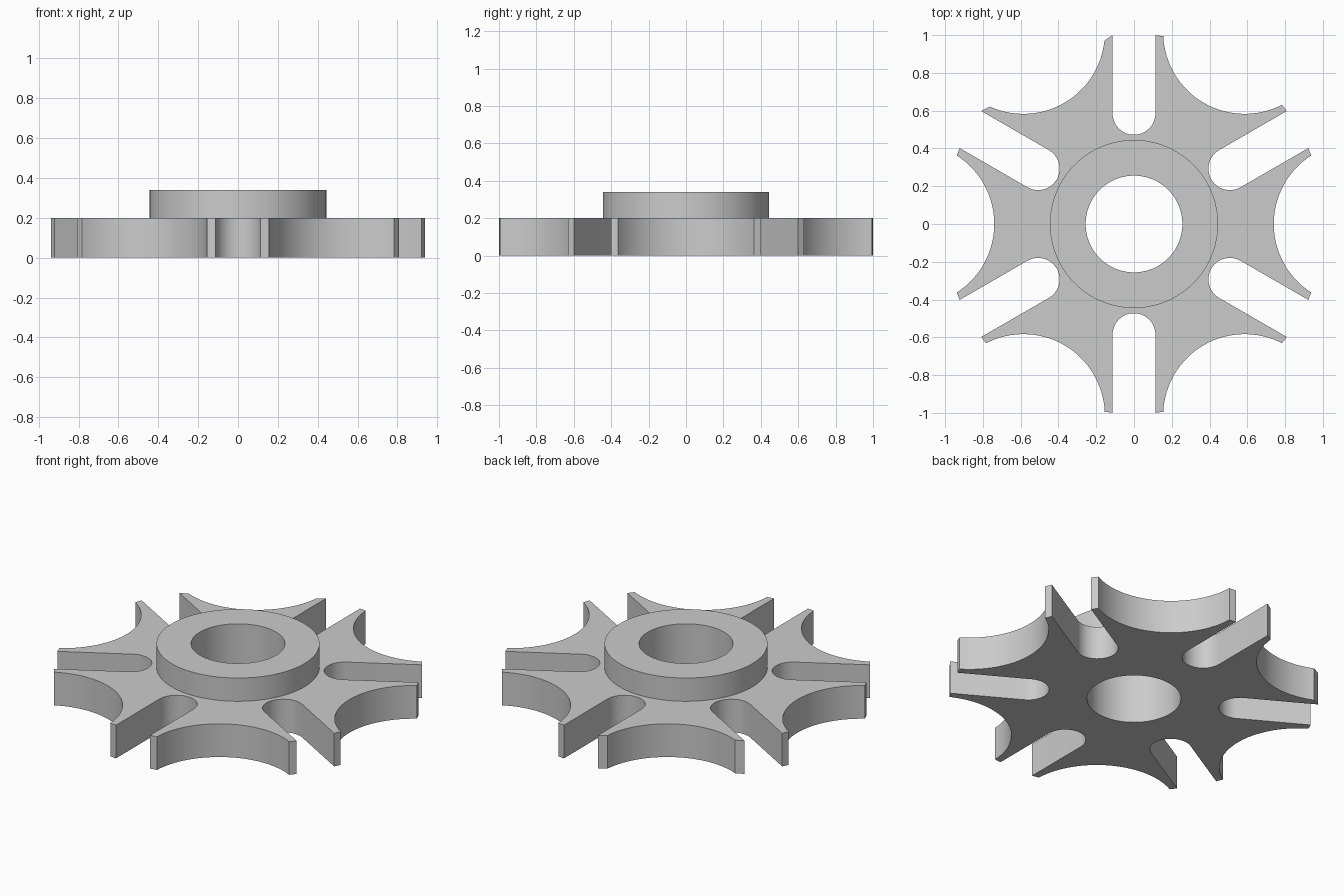
import bpy, bmesh
from math import cos, sin, pi, acos, radians
from mathutils import Vector, Matrix

cube = bpy.data.objects.get("Cube")
if cube:
    bpy.data.objects.remove(cube, do_unlink=True)

ARMS = 6
PLATE_TOP, HUB_TOP = 0.2, 0.34
HUB_R, BORE_R = 0.445, 0.256
TIP_R, SHORT_TIP_R = 1.006, 0.984
SCALLOP_C, SCALLOP_R = 1.171, 0.431
SLOT_C, SLOT_HALF = 0.586, 0.1135


def arc(cx, radius, start, end, steps):
    """Points on an arc whose centre lies on the x axis."""
    angles = [start + (end - start) * i / steps for i in range(steps + 1)]
    return [Vector((cx + radius * cos(a), radius * sin(a), 0)) for a in angles]


def scallop(tip_r):
    """Concave rim, running counter-clockwise between two tips."""
    c, r = SCALLOP_C, SCALLOP_R
    half = acos((c * c + r * r - tip_r * tip_r) / (2 * c * r))
    return arc(c, r, pi + half, pi - half, 32)


def slot():
    """Round-ended radial slot, open at the outside."""
    mouth = (TIP_R ** 2 - SLOT_HALF ** 2) ** 0.5
    end = arc(SLOT_C, SLOT_HALF, 1.5 * pi, 0.5 * pi, 24)
    return ([Vector((mouth, -SLOT_HALF, 0))] + end
            + [Vector((mouth, SLOT_HALF, 0))])


def turned(points, angle):
    return [Matrix.Rotation(angle, 3, "Z") @ p for p in points]


# Outline: alternating scallops and slots, one scallop having cut-back tips
outline = []
for k in range(ARMS):
    angle = 2 * pi * k / ARMS
    outline += turned(scallop(SHORT_TIP_R if k == 2 else TIP_R), angle)
    outline += turned(slot(), angle + pi / ARMS)
hub = arc(0, HUB_R, 0, 2 * pi, 96)[:-1]
bore = arc(0, BORE_R, 0, 2 * pi, 96)[:-1]

bm = bmesh.new()


def loop(points, z):
    verts = [bm.verts.new((p.x, p.y, z)) for p in points]
    return [bm.edges.new((v, verts[i - 1])) for i, v in enumerate(verts)]


rim_low, rim_high = loop(outline, 0), loop(outline, PLATE_TOP)
hub_low, hub_high = loop(hub, PLATE_TOP), loop(hub, HUB_TOP)
bore_low, bore_high = loop(bore, 0), loop(bore, HUB_TOP)


def wall(a, b):
    """Quads between two matching loops."""
    for e, f in zip(a, b):
        v, w = e.verts
        s, t = f.verts
        bm.faces.new((v, w, t, s))


# Plate edge, hub side, hub top and bore
for pair in ((rim_low, rim_high), (hub_low, hub_high),
             (hub_high, bore_high), (bore_low, bore_high)):
    wall(*pair)

# Flat plate faces with their round openings
for outer, inner in ((rim_high, hub_low), (rim_low, bore_low)):
    bmesh.ops.triangle_fill(bm, edges=outer + inner, use_beauty=True)
bmesh.ops.recalc_face_normals(bm, faces=bm.faces)
bmesh.ops.dissolve_limit(bm, angle_limit=0.001, verts=[],
                         edges=[e for e in bm.edges if len(e.link_faces) == 2
                                and all(len(f.verts) == 3 for f in e.link_faces)])

mesh = bpy.data.meshes.new("slotted_wheel")
bm.to_mesh(mesh)
bm.free()
wheel = bpy.data.objects.new("slotted_wheel", mesh)
bpy.context.collection.objects.link(wheel)

# Plain grey metal
grey = bpy.data.materials.new("plain_grey")
grey.use_nodes = True
colour = (0.6, 0.6, 0.6, 1)
grey.diffuse_color = colour
grey.node_tree.nodes["Principled BSDF"].inputs["Base Color"].default_value = colour
mesh.materials.append(grey)

# Smooth curves, crisp edges
bpy.ops.object.select_all(action="DESELECT")
wheel.select_set(True)
bpy.context.view_layer.objects.active = wheel
bpy.ops.object.shade_smooth_by_angle(angle=radians(20))
